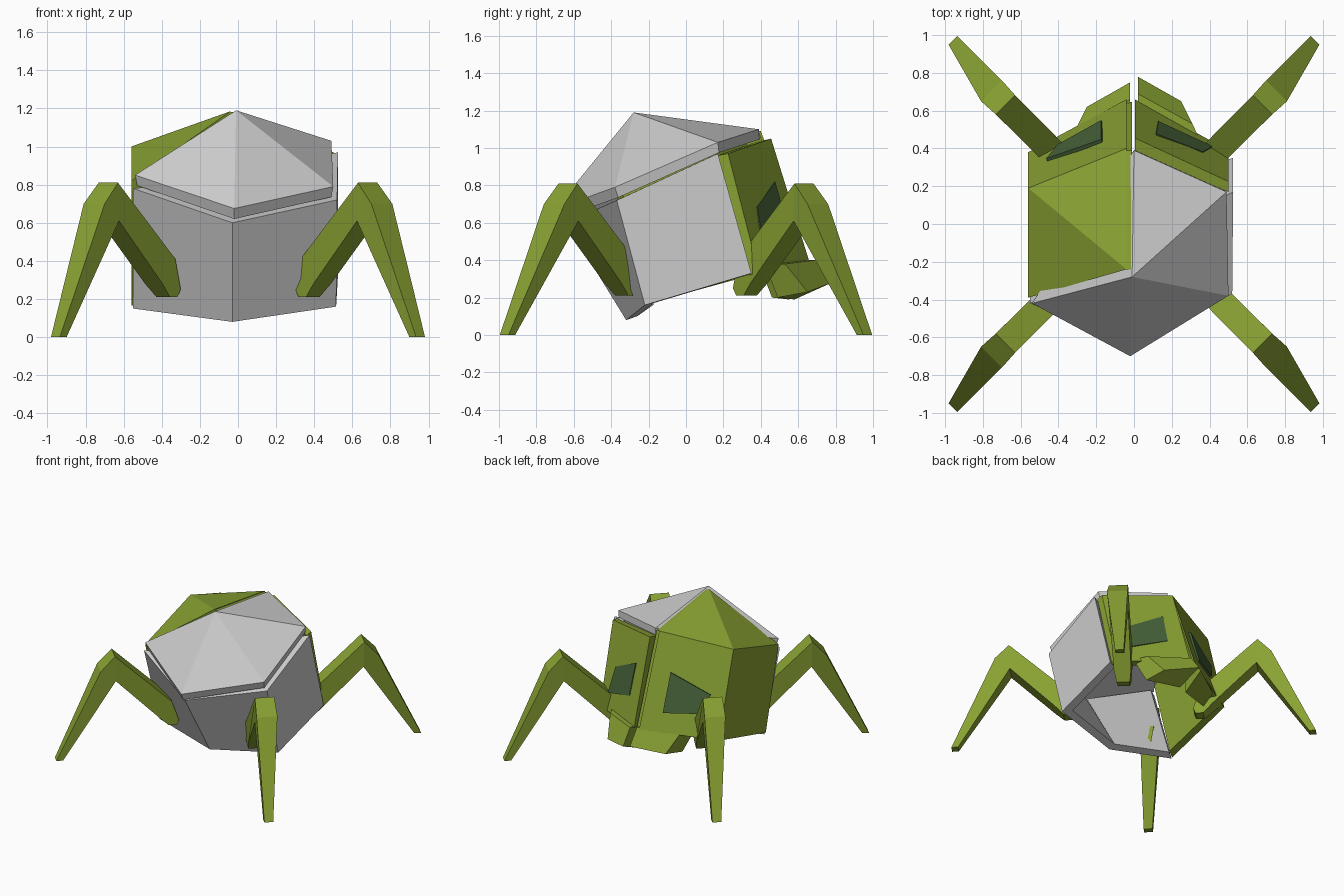
import bpy, bmesh
from mathutils import Vector

if "Cube" in bpy.data.objects:
    bpy.data.objects.remove(bpy.data.objects["Cube"])


def material(name, color):
    m = bpy.data.materials.new(name)
    m.diffuse_color = (*color, 1)
    m.use_nodes = True
    m.node_tree.nodes["Principled BSDF"].inputs["Base Color"].default_value = m.diffuse_color
    return m


GREEN = material("olive green", (0.25, 0.36, 0.033))
DARK = material("dark green", (0.06, 0.12, 0.04))


def loft(name, low, high, mat=None, apex=None):
    """Solid between two matching outlines; apex makes a pyramid roof."""
    bm = bmesh.new()
    a = [bm.verts.new(p) for p in low]
    b = [bm.verts.new(p) for p in high]
    n = len(a)
    bm.faces.new(a[::-1])
    for i in range(n):
        j = (i + 1) % n
        bm.faces.new((a[i], a[j], b[j], b[i]))
    if apex:
        tip = bm.verts.new(apex)
        for i in range(n):
            bm.faces.new((b[i], b[(i + 1) % n], tip))
    else:
        bm.faces.new(b)
    bmesh.ops.recalc_face_normals(bm, faces=bm.faces)
    me = bpy.data.meshes.new(name)
    bm.to_mesh(me)
    bm.free()
    ob = bpy.data.objects.new(name, me)
    bpy.context.collection.objects.link(ob)
    if mat:
        me.materials.append(mat)
    return ob


def wall(name, low, high, mat=None):
    """Thick folded wall: outer outline plus the same shrunk to the body axis."""
    rings = []
    for pts, c in ((low, (-.02, .17, .25)), (high, (-.02, -.12, .84))):
        c = Vector(c)
        rings.append([Vector(p) for p in pts] + [c.lerp(Vector(p), .88) for p in reversed(pts)])
    return loft(name, *rings, mat)


def mirror(pts, sx=1, sy=1):
    return [(x * sx, y * sy, z) for x, y, z in pts]


# Hollow grey body shell: right side and two front walls
wall("body_shell",
     [(.525, .35, .33), (.515, -.22, .16), (-.03, -.32, .08), (-.55, -.22, .15)],
     [(.525, .17, .97), (.52, -.37, .72), (-.03, -.64, .60), (-.55, -.42, .78)])

# Grey pyramid lid with a thin band, open over the green side
lid = [(-.54, -.42, .85), (-.02, -.70, .675), (.50, -.38, .79), (.49, .17, 1.03), (0, .39, 1.10)]
loft("lid", [(x * .98, y * .98 + .01, z - .055) for x, y, z in lid], lid, apex=(-.01, -.28, 1.19))

# Green left half: folded wall and a two-facet roof
left_low = [(-.56, -.225, .165), (-.56, .38, .33), (-.04, .66, .39)]
left_high = [(-.56, -.39, .82), (-.56, .19, 1.0), (-.04, .40, 1.09)]
wall("left_body_wall", left_low, left_high, GREEN)
roof_tip = Vector((-.04, -.24, 1.185))
drop = Vector((0, .01, -.05))
for name, i in (("left_roof_side", 0), ("left_roof_back", 1)):
    tri = [Vector(left_high[i]), Vector(left_high[i + 1]), roof_tip]
    loft(name, [p + drop for p in tri], tri, GREEN)

# Narrow seam strip between the two halves
loft("seam_strip",
     [(-.045, .58, .38), (-.01, .58, .38), (-.01, .645, .39), (-.045, .645, .39)],
     [(-.045, .30, 1.08), (-.01, .30, 1.08), (-.01, .39, 1.085), (-.045, .39, 1.085)], GREEN)
loft("seam_strip_top",
     [(-.045, -.24, 1.10), (-.015, -.24, 1.10), (-.015, .39, 1.03), (-.045, .39, 1.03)],
     [(-.045, -.24, 1.18), (-.015, -.24, 1.18), (-.015, .39, 1.088), (-.045, .39, 1.088)], GREEN)

# Green panel covering the back right wall
right_wall = [(.50, .39, .33), (.005, .66, .39), (.50, .225, .97), (.005, .455, 1.05)]
loft("back_right_panel",
     [(.50, .34, .32), (.005, .58, .38), right_wall[1], right_wall[0]],
     [(.50, .17, .96), (.005, .37, 1.03), right_wall[3], right_wall[2]], GREEN)

# Dark eye patches laid on the two back walls
left_wall = [left_low[1], left_low[2], left_high[1], left_high[2]]
left_eye = ((.25, .38), (.25, .80), (.69, .75), (.81, .53))
right_eye = ((.22, .33), (.24, .70), (.82, .80), (.72, .48))
for side, corners, outline in (("left", left_wall, left_eye), ("right", right_wall, right_eye)):
    lo_out, lo_in, hi_out, hi_in = map(Vector, corners)
    normal = (lo_out - lo_in).cross(hi_in - lo_in).normalized()
    if normal.y < 0:
        normal = -normal
    quad = [hi_in.lerp(hi_out, s).lerp(lo_in.lerp(lo_out, s), v) for s, v in outline]
    loft(side + "_eye", [p - normal * .02 for p in quad], [p + normal * .01 for p in quad], DARK)

# Jaws hanging under the back walls
jaw_inner = [(.02, .60, .40), (.36, .42, .38), (.29, .49, .20), (.04, .58, .19)]
jaw_outer = [(.02, .69, .40), (.31, .53, .38), (.25, .65, .23), (.02, .78, .28)]
for side, sx in (("right", 1), ("left", -1)):
    y_shift = 0 if sx > 0 else -.03
    place = [[(x, y + y_shift, z) for x, y, z in p] for p in (jaw_inner, jaw_outer)]
    loft(side + "_jaw", mirror(place[0], sx), mirror(place[1], sx), GREEN)


# Legs: bent side profile of (distance from centre, height, half width)
thigh = [(.927, .81, .072), (.50, .41, .07), (.445, .25, .055), (.46, .21, .045),
         (.52, .21, .05), (.59, .28, .065), (.92, .61, .072)]
shin = [(.927, .81, .072), (.92, .61, .072), (1.315, 0, .033), (1.365, 0, .033), (1.032, .70, .078)]


def leg_side(profile, sign):
    pts = []
    for r, z, w in profile:
        shift = .035 if z > .1 else -.01
        t = sign * w + shift
        pts.append(((r + t) * .7071, (r - t) * .7071, z))
    return pts


for fb, sy in (("front", -1), ("back", 1)):
    for lr, sx in (("right", 1), ("left", -1)):
        for part, prof in (("thigh", thigh), ("shin", shin)):
            loft(f"{fb}_{lr}_{part}", mirror(leg_side(prof, -1), sx, sy),
                 mirror(leg_side(prof, 1), sx, sy), GREEN)
